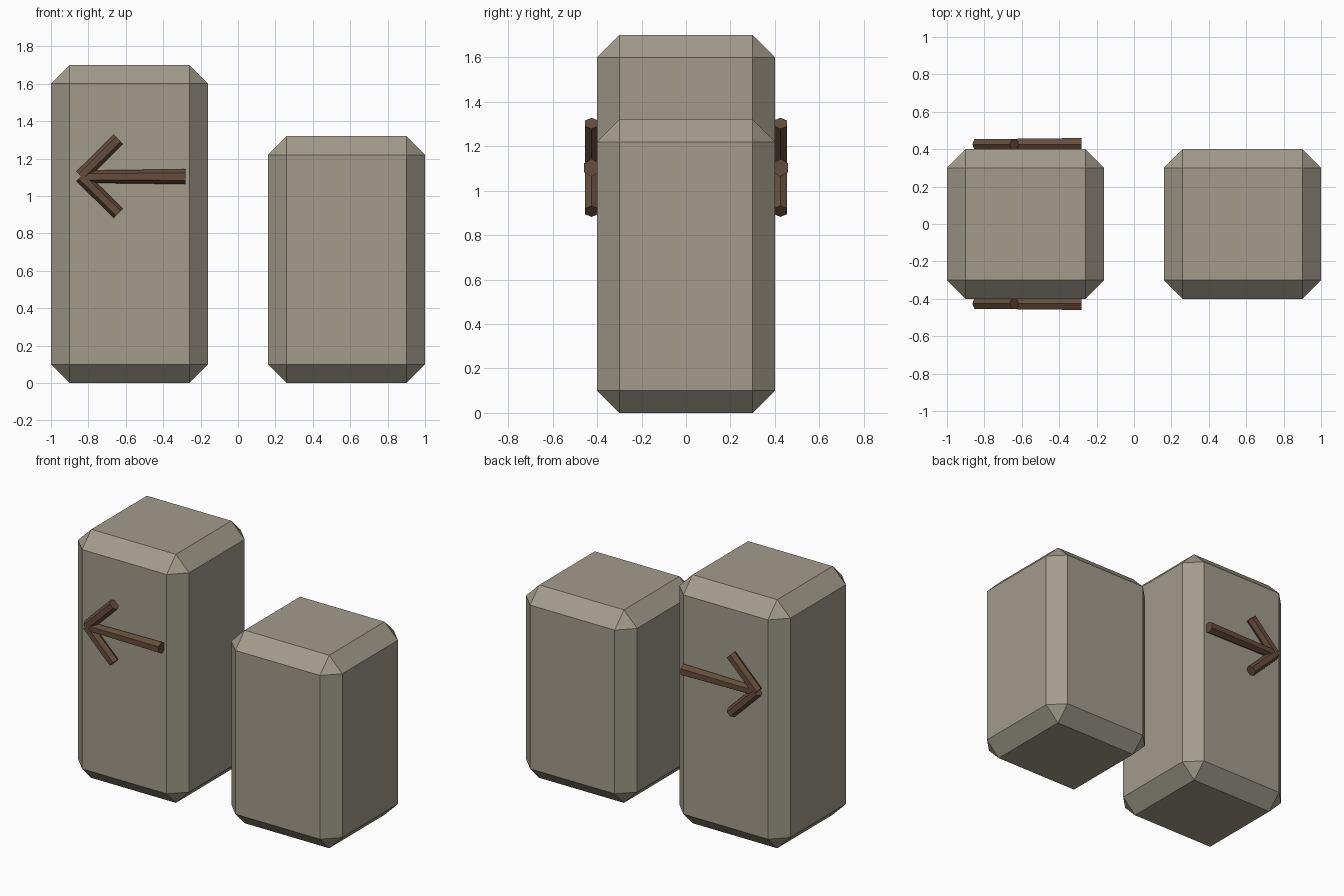
import bpy
from mathutils import Vector, Matrix

if "Cube" in bpy.data.objects:
    bpy.data.objects.remove(bpy.data.objects["Cube"])


def material(name, color):
    m = bpy.data.materials.new(name)
    m.diffuse_color = (*color, 1)
    m.use_nodes = True
    m.node_tree.nodes["Principled BSDF"].inputs["Base Color"].default_value = m.diffuse_color
    return m


stone = material("stone", (0.36, 0.33, 0.26))
wood = material("wood", (0.13, 0.075, 0.045))


def pillar(name, x, height):
    # chamfered stone block standing on the ground
    bpy.ops.mesh.primitive_cube_add(size=1, location=(x, 0, height / 2))
    ob = bpy.context.object
    ob.name = name
    ob.scale = (0.84, 0.8, height)
    bpy.ops.object.transform_apply(location=False, rotation=False, scale=True)
    bevel = ob.modifiers.new("chamfer", 'BEVEL')
    bevel.width = 0.1
    bevel.segments = 1
    ob.data.materials.append(stone)


def stick(name, start, end, r_start, r_end):
    # six-sided stick with its flat side towards the stone
    a, b = Vector(start), Vector(end)
    axis = (b - a).normalized()
    depth_dir = Vector((0, 1, 0))
    corner_dir = depth_dir.cross(axis)
    bpy.ops.mesh.primitive_cone_add(vertices=6, radius1=r_start, radius2=r_end,
                                    depth=(b - a).length)
    ob = bpy.context.object
    ob.name = name
    # the primitive has a corner on its local y axis
    rot = Matrix((depth_dir, corner_dir, axis)).transposed()
    if rot.determinant() < 0:
        rot = Matrix((-depth_dir, corner_dir, axis)).transposed()
    ob.matrix_world = Matrix.Translation((a + b) / 2) @ rot.to_4x4()
    ob.data.materials.append(wood)


pillar("tall_pillar", -0.58, 1.7)
pillar("short_pillar", 0.58, 1.32)

# matching arrow signs on the front and back of the tall pillar
for side, y in (("front", -0.425), ("back", 0.425)):
    stick(side + "_arrow_shaft", (-0.82, y, 1.103), (-0.28, y, 1.103), 0.033, 0.04)
    for part, z in (("upper", 1.303), ("lower", 0.907)):
        stick(f"{side}_arrow_{part}_barb", (-0.84, y, 1.105), (-0.64, y, z), 0.035, 0.035)
